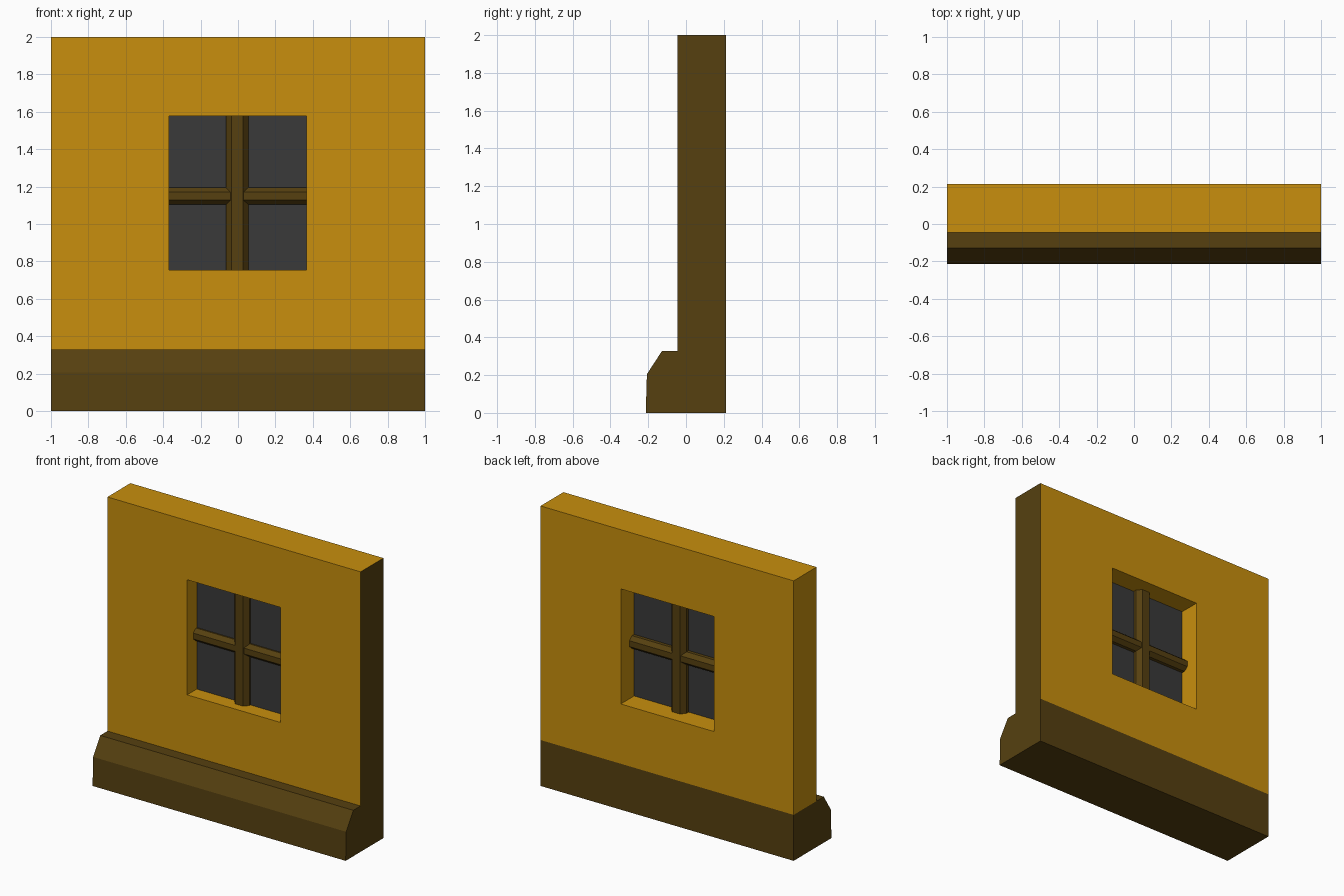
import bpy, bmesh
from mathutils import Vector

if "Cube" in bpy.data.objects:
    bpy.data.objects.remove(bpy.data.objects["Cube"])


def material(name, rgb):
    m = bpy.data.materials.new(name)
    m.diffuse_color = (*rgb, 1)
    m.use_nodes = True
    m.node_tree.nodes["Principled BSDF"].inputs["Base Color"].default_value = m.diffuse_color
    return m


plaster = material("plaster", (0.58, 0.275, 0.004))
timber = material("timber", (0.093, 0.051, 0.005))
glass = material("glass", (0.042, 0.042, 0.042))


def prism(name, profile, depth, mats):
    """Extrude a closed 3D profile along a vector."""
    bm = bmesh.new()
    face = bm.faces.new([bm.verts.new(p) for p in profile])
    if depth:
        res = bmesh.ops.extrude_face_region(bm, geom=[face], use_keep_orig=True)
        moved = [g for g in res["geom"] if isinstance(g, bmesh.types.BMVert)]
        bmesh.ops.translate(bm, vec=Vector(depth), verts=moved)
        bmesh.ops.recalc_face_normals(bm, faces=bm.faces)
    mesh = bpy.data.meshes.new(name)
    bm.to_mesh(mesh)
    bm.free()
    for m in mats:
        mesh.materials.append(m)
    ob = bpy.data.objects.new(name, mesh)
    bpy.context.collection.objects.link(ob)
    return ob


FRONT, BACK, SKIRT = -0.045, 0.213, 0.328
X0, X1, Z0, Z1 = -0.37, 0.366, 0.755, 1.577

# Wall with sloped skirting, one side profile swept across x
side = [(-0.213, 0), (BACK, 0), (BACK, 2), (FRONT, 2), (FRONT, SKIRT),
        (-0.127, SKIRT), (-0.207, 0.205)]
wall = prism("wall", [(-1, y, z) for y, z in side], (2, 0, 0), [plaster, timber])

# Split at skirting height; skirting and right end are timber
bm = bmesh.new()
bm.from_mesh(wall.data)
bmesh.ops.bisect_plane(bm, geom=bm.verts[:] + bm.edges[:] + bm.faces[:], dist=1e-5,
                       plane_co=(0, 0, SKIRT), plane_no=(0, 0, 1))
bm.normal_update()
for f in bm.faces:
    f.material_index = int(f.calc_center_median().z < SKIRT + 0.01 or f.normal.x > 0.9)
bm.to_mesh(wall.data)
bm.free()

# Window opening
opening = [(X0, -0.5, Z0), (X1, -0.5, Z0), (X1, -0.5, Z1), (X0, -0.5, Z1)]
cutter = prism("window_cutter", opening, (0, 1, 0), [plaster])
cutter.hide_render = True
cutter.hide_set(True)
cut = wall.modifiers.new("window_opening", "BOOLEAN")
cut.operation = "DIFFERENCE"
cut.solver = "EXACT"
cut.object = cutter

# Glass pane
prism("glass_pane", [(x, 0.063, z) for x, _, z in opening], None, [glass])


def octagon(w, face, h, s):
    """Chamfered bar section: half width, half face, half depth, half side."""
    return [(-w, -s), (-face, -h), (face, -h), (w, -s),
            (w, s), (face, h), (-face, h), (-w, s)]


# Glazing bars
BAR_Y = 0.07
prism("vertical_bar", [(-0.005 + a, BAR_Y + b, Z0) for a, b in octagon(0.06, 0.031, 0.05, 0.017)],
      (0, 0, Z1 - Z0), [timber])
prism("horizontal_bar", [(X0, BAR_Y + b, 1.149 + a) for a, b in octagon(0.046, 0.021, 0.046, 0.017)],
      (X1 - X0, 0, 0), [timber])
